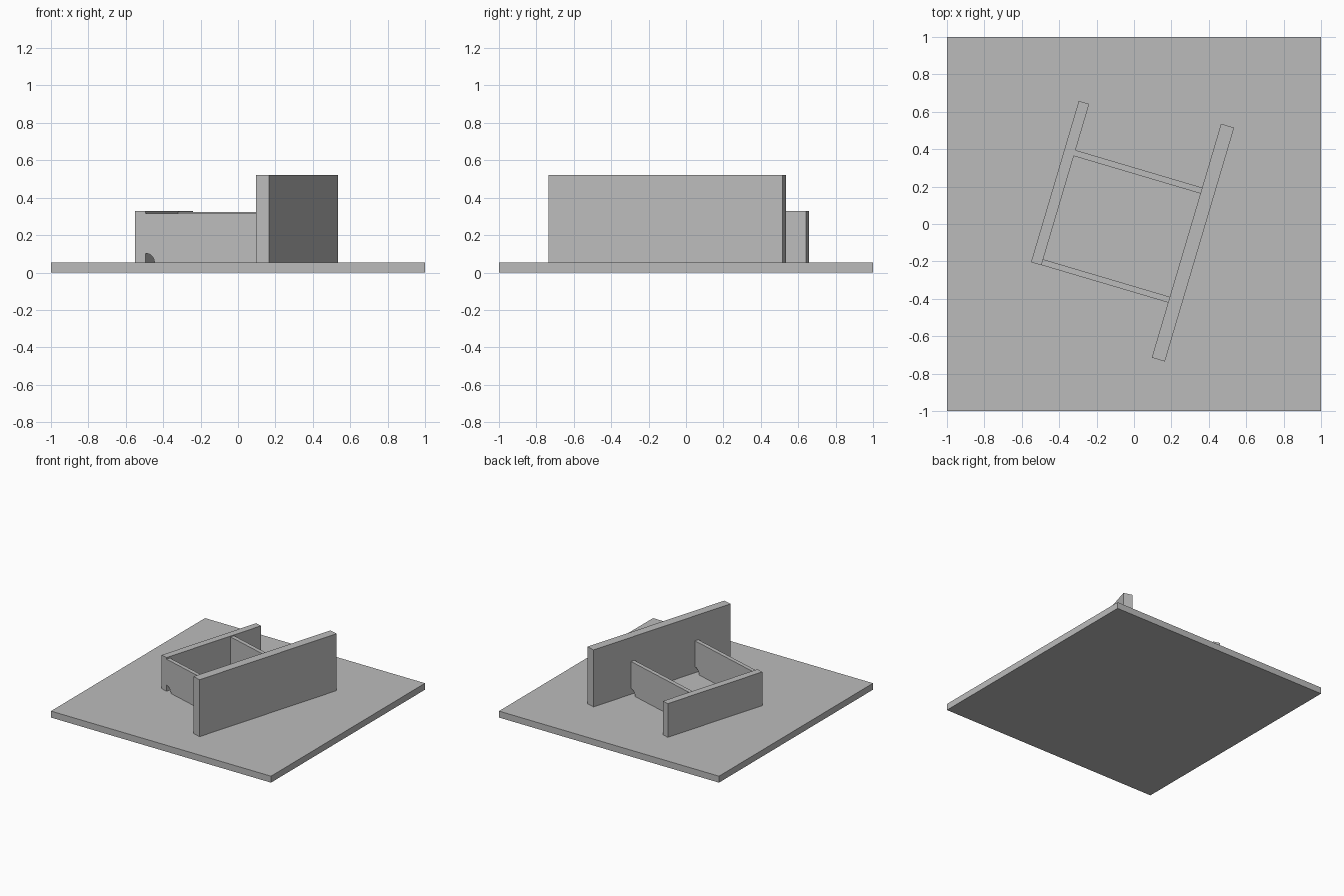
import bpy
import bmesh
from math import cos, sin, pi, radians
from mathutils import Matrix

default = bpy.data.objects.get("Cube")
if default:
    bpy.data.objects.remove(default, do_unlink=True)

# One plain grey for the whole model
grey = bpy.data.materials.new("plain_grey")
grey.use_nodes = True
GREY = (0.5, 0.5, 0.5, 1)
grey.diffuse_color = GREY
grey.node_tree.nodes["Principled BSDF"].inputs["Base Color"].default_value = GREY

FLOOR = 0.053
TURN = Matrix.Rotation(radians(-16.5), 4, "Z")


def extrude_profile(name, profile, y0, y1, turn):
    """Extrude an x-z outline from y0 to y1, then turn it about z."""
    bm = bmesh.new()
    face = bm.faces.new([bm.verts.new((x, y0, z)) for x, z in profile])
    out = bmesh.ops.extrude_face_region(bm, geom=[face])
    moved = [v for v in out["geom"] if isinstance(v, bmesh.types.BMVert)]
    bmesh.ops.translate(bm, verts=moved, vec=(0, y1 - y0, 0))
    bmesh.ops.recalc_face_normals(bm, faces=bm.faces)
    bm.transform(turn)
    mesh = bpy.data.meshes.new(name)
    bm.to_mesh(mesh)
    bm.free()
    mesh.materials.append(grey)
    obj = bpy.data.objects.new(name, mesh)
    bpy.context.collection.objects.link(obj)
    return obj


def box(x0, x1, z0, z1):
    return [(x0, z0), (x1, z0), (x1, z1), (x0, z1)]


def notched(x0, x1, z0, z1, r=0.05, steps=8):
    """Rectangle with a quarter-round drain notch in both lower corners."""
    arc = [(r * cos(i * pi / 2 / steps), r * sin(i * pi / 2 / steps))
           for i in range(steps + 1)]
    left = [(x0 + a, z0 + b) for a, b in reversed(arc)]
    right = [(x1 - a, z0 + b) for a, b in arc]
    return left + right + [(x1, z1), (x0, z1)]


# Base plate
extrude_profile("base_plate", box(-1, 1, 0, FLOOR), -1, 1, Matrix())

# Long walls, tall and low
TALL_X, LOW_X = 0.294, -0.412
extrude_profile("tall_wall", box(TALL_X, 0.367, FLOOR, 0.521), -0.658, 0.646, TURN)
extrude_profile("low_wall", box(-0.47, LOW_X, FLOOR, 0.33), -0.352, 0.547, TURN)

# Cross walls between them
for name, y0, y1, top in (("front_cross_wall", -0.351, -0.319, 0.316),
                          ("back_cross_wall", 0.257, 0.29, 0.323)):
    extrude_profile(name, notched(LOW_X, TALL_X, FLOOR, top), y0, y1, TURN)
